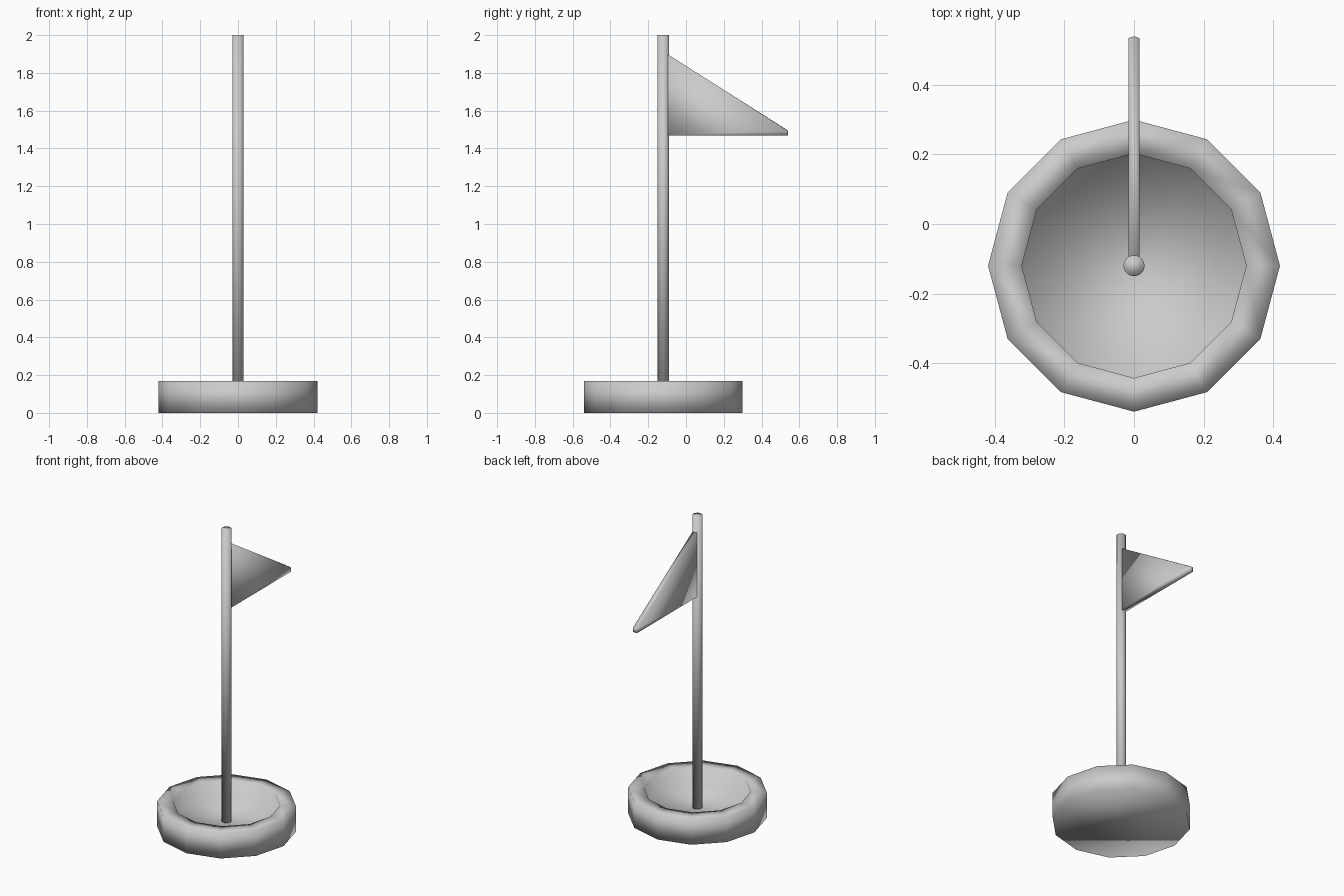
import bpy, bmesh
from math import cos, sin, tau

if "Cube" in bpy.data.objects:
    bpy.data.objects.remove(bpy.data.objects["Cube"])

CY = -0.12  # y position of the pole and base axis


def finish(name, bm):
    bmesh.ops.recalc_face_normals(bm, faces=bm.faces)
    me = bpy.data.meshes.new(name)
    bm.to_mesh(me)
    bm.free()
    for p in me.polygons:
        p.use_smooth = True
    ob = bpy.data.objects.new(name, me)
    bpy.context.collection.objects.link(ob)
    return ob


def lathe(name, profile, sides):
    """Rings of (radius, z) joined in order, capped at both ends."""
    bm = bmesh.new()
    rings = [[bm.verts.new((r * cos(tau * i / sides), CY + r * sin(tau * i / sides), z))
              for i in range(sides)] for r, z in profile]
    for a, b in zip(rings, rings[1:]):
        for i in range(sides):
            j = (i + 1) % sides
            bm.faces.new((a[i], a[j], b[j], b[i]))
    bm.faces.new(rings[0])
    bm.faces.new(rings[-1])
    return finish(name, bm)


# Twelve-sided dish base with a recessed floor
lathe("base_dish", [(0.42, 0), (0.42, 0.17), (0.323, 0.17), (0.323, 0.055)], 12)

# Round pole standing on the dish floor
lathe("pole", [(0.03, 0.05), (0.03, 2.0)], 32)

# Tapered pennant with a slightly blunted tip
bm = bmesh.new()
layers = []
for x, tip in ((-0.016, 0.535), (0, 0.54), (0.016, 0.535)):
    outline = [(CY, 1.468), (tip, 1.468), (tip, 1.495), (CY, 1.913)]
    layers.append([bm.verts.new((x, y, z)) for y, z in outline])
for a, b in zip(layers, layers[1:]):
    for i in range(4):
        j = (i + 1) % 4
        bm.faces.new((a[i], a[j], b[j], b[i]))
bm.faces.new(layers[0])
bm.faces.new(layers[-1])
finish("pennant", bm)
